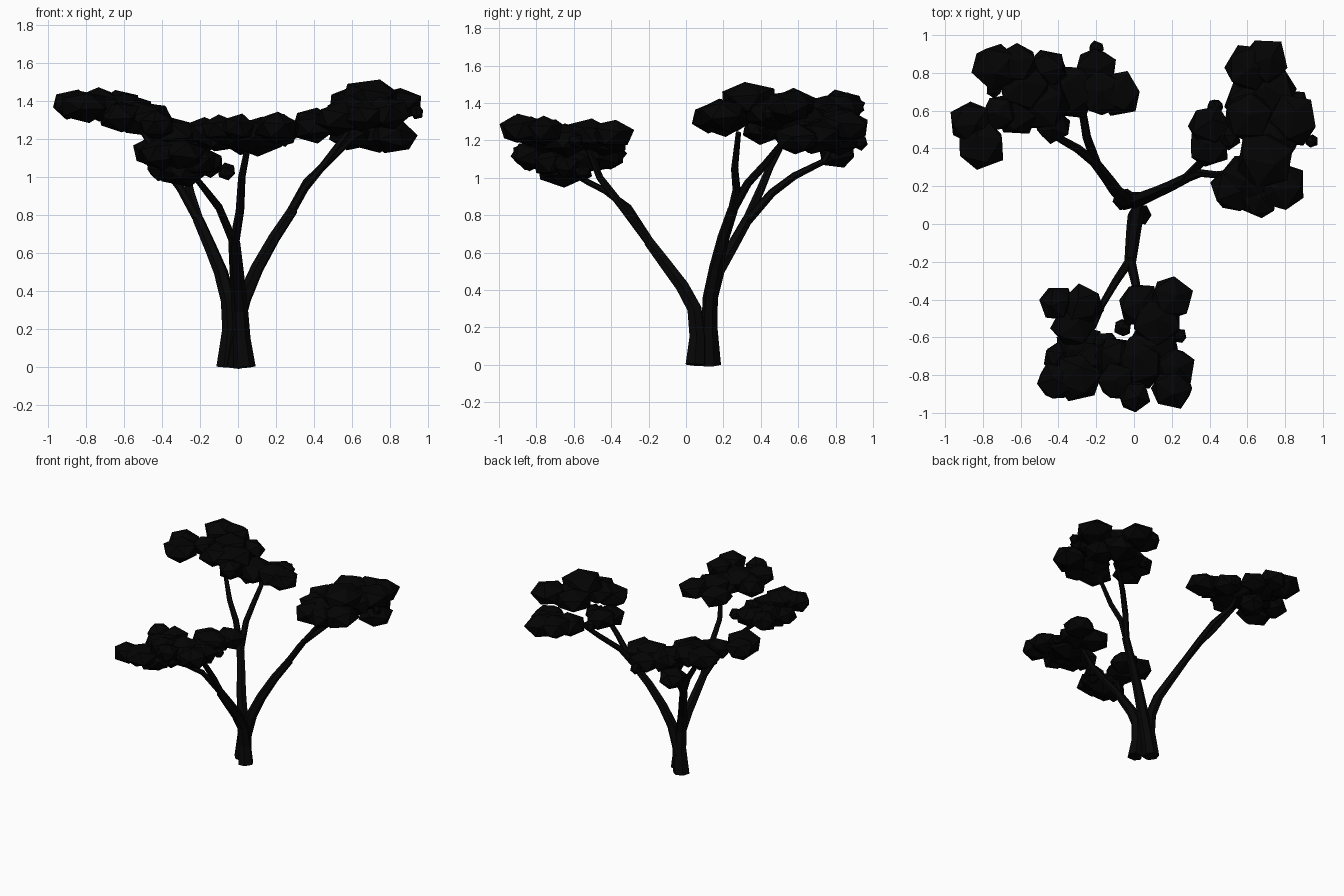
import bpy, bmesh, random
from mathutils import Vector, Euler

random.seed(7)


def material(name, rgb):
    m = bpy.data.materials.new(name)
    m.diffuse_color = (*rgb, 1)
    return m


bark = material("dark_bark", (0.002, 0.002, 0.002))
leaf = material("dark_leaf", (0.001, 0.001, 0.001))


def limb(name, points):
    """Tapered tube through (x, y, z, radius) points."""
    c = bpy.data.curves.new(name, 'CURVE')
    c.dimensions = '3D'
    c.bevel_depth = 1.0
    c.bevel_resolution = 1
    c.use_fill_caps = True
    s = c.splines.new('POLY')
    s.use_smooth = False
    s.points.add(len(points) - 1)
    for p, (x, y, z, r) in zip(s.points, points):
        p.co = (x, y, z, 1)
        p.radius = r
    c.materials.append(bark)
    ob = bpy.data.objects.new(name, c)
    bpy.context.collection.objects.link(ob)


def foliage(name, clumps):
    """Pad of flattened, slightly tilted 20-sided clumps given as (x, y, z, radius)."""
    bm = bmesh.new()
    for x, y, z, r in clumps:
        geo = bmesh.ops.create_icosphere(bm, subdivisions=1, radius=1.1)
        rot = Euler((random.uniform(-.35, .35), random.uniform(-.35, .35), random.uniform(0, 6.28))).to_matrix()
        h = r if r < 0.06 else 0.05 + 0.25 * r
        for v in geo['verts']:
            p = rot @ v.co * random.uniform(0.94, 1.06)
            v.co = Vector((x + p.x * r, y + p.y * r, z + p.z * h))
    me = bpy.data.meshes.new(name)
    bm.to_mesh(me)
    bm.free()
    me.materials.append(leaf)
    ob = bpy.data.objects.new(name, me)
    bpy.context.collection.objects.link(ob)


# Trunks: one at the front, two sharing a foot at the back
limb("front_trunk", [(0.035, 0.05, 0, .058), (0.02, 0.06, 0.15, .046), (0.01, 0.045, 0.3, .043),
                     (0, -0.02, 0.42, .04), (-0.01, -0.11, 0.54, .036), (-0.02, -0.2, 0.66, .031)])
limb("left_trunk", [(-0.055, 0.13, 0, .06), (-0.04, 0.125, 0.2, .044), (-0.05, 0.13, 0.35, .041),
                    (-0.09, 0.17, 0.5, .038), (-0.14, 0.24, 0.62, .034), (-0.21, 0.33, 0.78, .03)])
limb("right_trunk", [(-0.045, 0.13, 0, .058), (-0.015, 0.125, 0.2, .044), (0.03, 0.13, 0.36, .041),
                     (0.1, 0.16, 0.52, .036), (0.19, 0.2, 0.68, .032), (0.29, 0.25, 0.83, .028)])

# Forked branches
limb("front_branch_a", [(-0.02, -0.19, 0.65, .027), (0.01, -0.32, 0.82, .023),
                        (0.02, -0.46, 1.0, .02), (0.06, -0.54, 1.2, .015)])
limb("front_branch_b", [(-0.02, -0.19, 0.65, .024), (-0.1, -0.31, 0.84, .021), (-0.17, -0.43, 0.93, .018),
                        (-0.21, -0.53, 0.98, .016), (-0.27, -0.65, 1.05, .012)])
limb("left_branch_a", [(-0.2, 0.32, 0.76, .026), (-0.25, 0.46, 0.92, .023), (-0.27, 0.58, 1.01, .021),
                       (-0.31, 0.74, 1.09, .018), (-0.33, 0.78, 1.17, .013)])
limb("left_branch_b", [(-0.2, 0.32, 0.76, .026), (-0.3, 0.4, 0.94, .023),
                       (-0.39, 0.45, 1.06, .02), (-0.52, 0.56, 1.27, .014)])
limb("right_branch_a", [(0.28, 0.245, 0.82, .025), (0.35, 0.27, 0.94, .022),
                        (0.44, 0.26, 1.05, .02), (0.58, 0.28, 1.24, .015)])
limb("right_branch_b", [(0.28, 0.245, 0.82, .025), (0.36, 0.33, 0.97, .022),
                        (0.47, 0.43, 1.08, .02), (0.62, 0.54, 1.22, .014)])

# Foliage pads
foliage("front_upper_foliage", [
    (0.2, -0.39, 1.23, .115), (0.03, -0.43, 1.2, .115), (0.12, -0.52, 1.23, .13), (0.1, -0.64, 1.2, .13),
    (0.03, -0.73, 1.22, .14), (0.22, -0.76, 1.25, .105), (0.2, -0.87, 1.26, .11), (-0.1, -0.7, 1.21, .1),
    (-0.09, -0.83, 1.25, .105), (0, -0.91, 1.26, .085), (0.24, -0.59, 1.2, .038), (-0.06, -0.55, 1.03, .045)])
foliage("front_lower_foliage", [
    (-0.41, -0.42, 1.12, .09), (-0.27, -0.43, 1.12, .105), (-0.32, -0.54, 1.1, .11), (-0.29, -0.66, 1.04, .13),
    (-0.41, -0.83, 1.12, .1), (-0.3, -0.81, 1.12, .125), (-0.15, -0.64, 1.07, .07), (-0.4, -0.71, 1.05, .08),
    (-0.22, -0.72, 1.08, .1)])
foliage("left_upper_foliage", [
    (-0.73, 0.83, 1.38, .125), (-0.62, 0.84, 1.38, .11), (-0.46, 0.82, 1.31, .1), (-0.87, 0.54, 1.38, .11),
    (-0.81, 0.42, 1.37, .13), (-0.62, 0.59, 1.32, .12), (-0.49, 0.64, 1.3, .15), (-0.58, 0.73, 1.35, .14),
    (-0.43, 0.52, 1.27, .09), (-0.71, 0.59, 1.36, .09), (-0.74, 0.71, 1.36, .04)])
foliage("left_lower_foliage", [
    (-0.34, 0.7, 1.22, .145), (-0.2, 0.82, 1.2, .11), (-0.18, 0.7, 1.23, .12), (-0.08, 0.69, 1.22, .115),
    (-0.45, 0.81, 1.13, .1), (-0.2, 0.93, 1.19, .04)])
foliage("right_upper_foliage", [
    (0.54, 0.19, 1.31, .125), (0.6, 0.25, 1.34, .13), (0.78, 0.2, 1.34, .13), (0.66, 0.13, 1.32, .1),
    (0.7, 0.34, 1.42, .15), (0.84, 0.55, 1.38, .13), (0.61, 0.57, 1.39, .13), (0.73, 0.46, 1.35, .15),
    (0.94, 0.44, 1.34, .035)])
foliage("right_lower_foliage", [
    (0.6, 0.83, 1.28, .12), (0.69, 0.86, 1.27, .12), (0.72, 0.7, 1.22, .14), (0.82, 0.59, 1.21, .12),
    (0.6, 0.64, 1.22, .12), (0.4, 0.41, 1.26, .105), (0.4, 0.52, 1.28, .11), (0.5, 0.46, 1.28, .065),
    (0.43, 0.62, 1.25, .042)])
